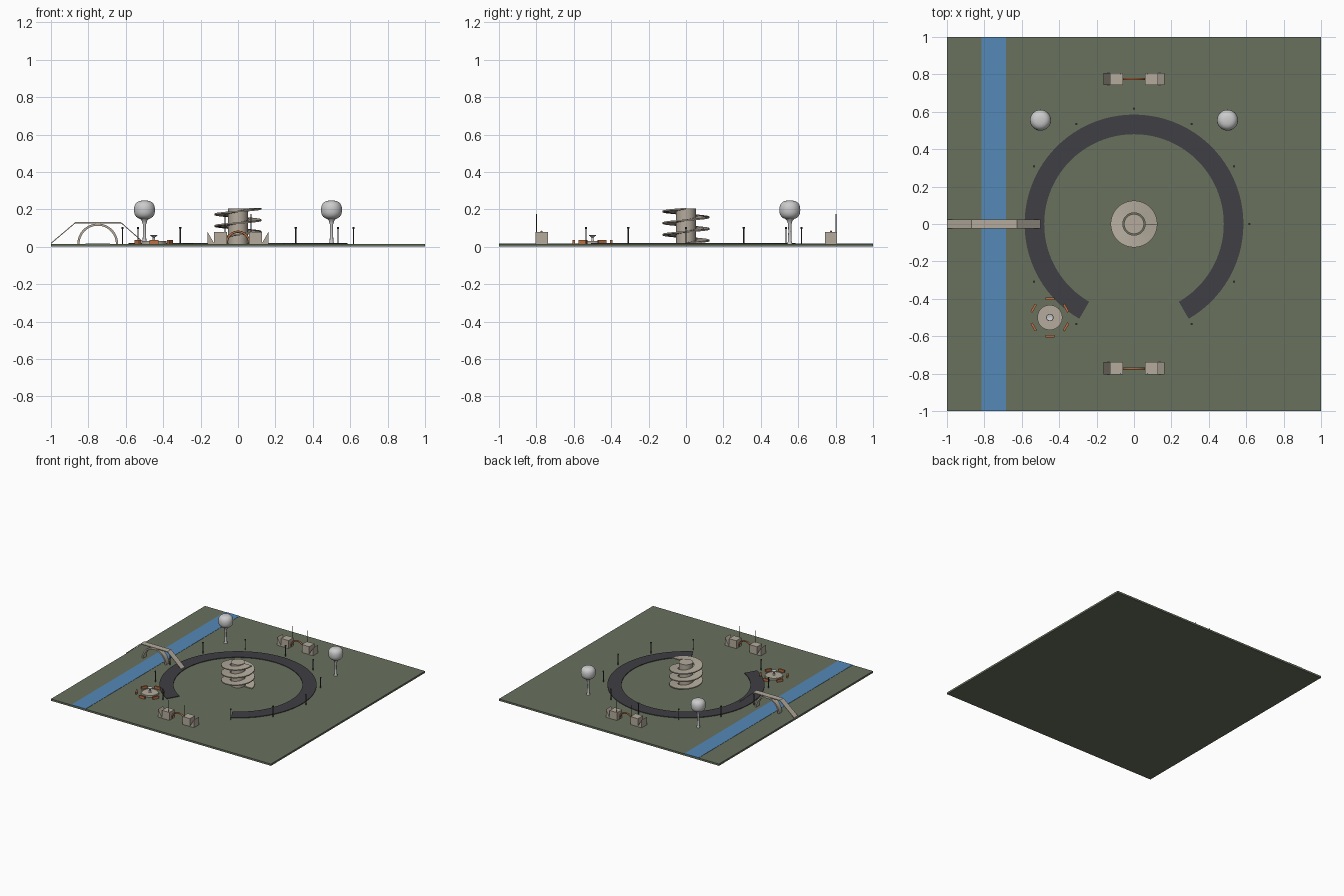
import bpy, bmesh
from math import sin, cos, pi, radians

if "Cube" in bpy.data.objects:
    bpy.data.objects.remove(bpy.data.objects["Cube"])

G = 0.015  # top of the ground


def mat(name, r, g, b):
    m = bpy.data.materials.new(name)
    m.diffuse_color = (r, g, b, 1)
    m.use_nodes = True
    m.node_tree.nodes["Principled BSDF"].inputs["Base Color"].default_value = m.diffuse_color
    return m


GRASS = mat("grass", 0.14, 0.165, 0.11)
WATER = mat("water", 0.09, 0.25, 0.47)
ASPHALT = mat("asphalt", 0.05, 0.05, 0.058)
STONE = mat("stone", 0.46, 0.41, 0.34)
RUST = mat("rust", 0.5, 0.17, 0.06)
METAL = mat("dark_metal", 0.06, 0.06, 0.06)
PALE = mat("pale_shell", 0.8, 0.8, 0.82)


def mesh(name, verts, faces, m, smooth=False):
    me = bpy.data.meshes.new(name)
    me.from_pydata(verts, [], faces)
    bm = bmesh.new()
    bm.from_mesh(me)
    bmesh.ops.remove_doubles(bm, verts=bm.verts, dist=1e-6)
    bmesh.ops.recalc_face_normals(bm, faces=bm.faces)
    bm.to_mesh(me)
    bm.free()
    ob = bpy.data.objects.new(name, me)
    bpy.context.collection.objects.link(ob)
    me.materials.append(m)
    if smooth:
        bpy.ops.object.select_all(action='DESELECT')
        bpy.context.view_layer.objects.active = ob
        ob.select_set(True)
        bpy.ops.object.shade_smooth_by_angle(angle=radians(40))
    return ob


def sweep(name, rings, m, closed=False, smooth=False):
    """Skin a list of equal-size closed cross-sections."""
    n, k = len(rings), len(rings[0])
    verts = [v for r in rings for v in r]
    faces = []
    for i in range(n if closed else n - 1):
        a, b = i * k, ((i + 1) % n) * k
        faces += [(a + j, a + (j + 1) % k, b + (j + 1) % k, b + j) for j in range(k)]
    if not closed:
        faces += [tuple(range(k)), tuple(range((n - 1) * k, n * k))]
    return mesh(name, verts, faces, m, smooth)


def box(name, x0, x1, y0, y1, z0, z1, m):
    return sweep(name, [[(x0, y0, z), (x1, y0, z), (x1, y1, z), (x0, y1, z)] for z in (z0, z1)], m)


def lathe(name, profile, x, y, m, seg=32):
    rings = [[(x + r * cos(2 * pi * i / seg), y + r * sin(2 * pi * i / seg), z)
              for i in range(seg)] for r, z in profile]
    return sweep(name, rings, m, smooth=True)


def arc_band(name, r0, r1, a0, a1, z0, z1, thick, m, steps):
    """Flat or helical ramp of rectangular section around the z axis."""
    rings = []
    for i in range(steps + 1):
        t = i / steps
        a, z = a0 + (a1 - a0) * t, z0 + (z1 - z0) * t
        rings.append([(r * cos(a), r * sin(a), h) for r, h in
                      ((r0, z - thick), (r1, z - thick), (r1, z), (r0, z))])
    return sweep(name, rings, m, smooth=True)


# ground, river and ring road
box("ground", -1, 1, -1, 1, 0, G, GRASS)
box("river", -0.815, -0.685, -1, 1, G - 0.003, G + 0.002, WATER)
arc_band("ring_road", 0.48, 0.585, radians(-60), radians(240), 0.02, 0.02, 0.006, ASPHALT, 80)

# spiral tower
lathe("tower_column", [(0.053, G), (0.053, 0.205)], 0, 0, STONE, 48)
arc_band("spiral_ramp", 0.06, 0.125, 0, 6 * pi, 0.022, 0.208, 0.008, STONE, 144)

# lamp posts along the road
for i in range(11):
    a = radians(-60 + 30 * i)
    lathe("lamp_post", [(0.003, G), (0.003, 0.095), (0.006, 0.097), (0.006, 0.105)],
          0.617 * cos(a), 0.617 * sin(a), METAL, 8)

# rounded towers on flared stems
crown = [(0.003, 0.147)]
for i in range(1, 16):
    a = -pi / 2 + pi * i / 16
    sgn = 1 if a > 0 else -1
    crown.append((0.056 * cos(a) ** 0.7, 0.197 + 0.05 * sgn * abs(sin(a)) ** 0.85))
crown.append((0.003, 0.247))
stem = [(0.014, G), (0.010, 0.03), (0.008, 0.08), (0.009, 0.12), (0.015, 0.14), (0.028, 0.153)]
for x in (-0.5, 0.5):
    lathe("tower_stem", stem, x, 0.555, PALE, 20)
    lathe("tower_crown", crown, x, 0.555, PALE)

# gatehouses: blocks, outer wedges, flag poles, arch
for y in (-0.772, 0.775):
    s = 1 if y > 0 else -1
    for d in (-1, 1):
        xs = sorted((0.06 * d, 0.128 * d))
        box("gate_block", xs[0], xs[1], y - 0.033, y + 0.033, G, 0.08, STONE)
        sweep("gate_wedge", [[(0.126 * d, v, G), (0.163 * d, v, G), (0.163 * d, v, 0.08)]
                             for v in (y - 0.033, y + 0.033)], STONE)
        lathe("flag_pole", [(0.002, G), (0.002, 0.175)], 0.07 * d, y + 0.027 * s, METAL, 8)
    rings = []
    for i in range(25):
        a = pi * i / 24
        rings.append([((0.06 + 0.006 * cos(b)) * cos(a), y + 0.006 * sin(b),
                       0.02 + (0.06 + 0.006 * cos(b)) * sin(a))
                      for b in [2 * pi * j / 10 for j in range(10)]])
    sweep("gate_arch", rings, RUST, smooth=True)

# footbridge deck and its supporting arch
path = [(-1.0, G), (-0.87, 0.125), (-0.625, 0.125), (-0.5, G)]
sweep("bridge_deck", [[(x, -0.024, z), (x, 0.024, z), (x, 0.024, z + 0.006), (x, -0.024, z + 0.006)]
                      for x, z in path], STONE)
rings = []
for i in range(33):
    a = pi * i / 32
    rings.append([(-0.75 + r * cos(a), v, G + r * sin(a)) for r, v in
                  ((0.097, -0.02), (0.109, -0.02), (0.109, 0.02), (0.097, 0.02))])
sweep("bridge_arch", rings, STONE, smooth=True)

# fountain with ring of benches
fx, fy = -0.45, -0.5
lathe("fountain_basin", [(0.067, G), (0.067, 0.03), (0.06, 0.03), (0.06, 0.026), (0.002, 0.026)],
      fx, fy, STONE, 40)
lathe("fountain_bowl", [(0.01, 0.025), (0.006, 0.035), (0.006, 0.05), (0.02, 0.06), (0.018, 0.064),
                        (0.002, 0.06)], fx, fy, PALE, 20)
for i in range(6):
    b = box("bench", -0.006, 0.006, -0.024, 0.024, G, 0.035, RUST)
    a = radians(30 + 60 * i)
    b.location = (fx + 0.1 * cos(a), fy + 0.1 * sin(a), 0)
    b.rotation_euler[2] = a
